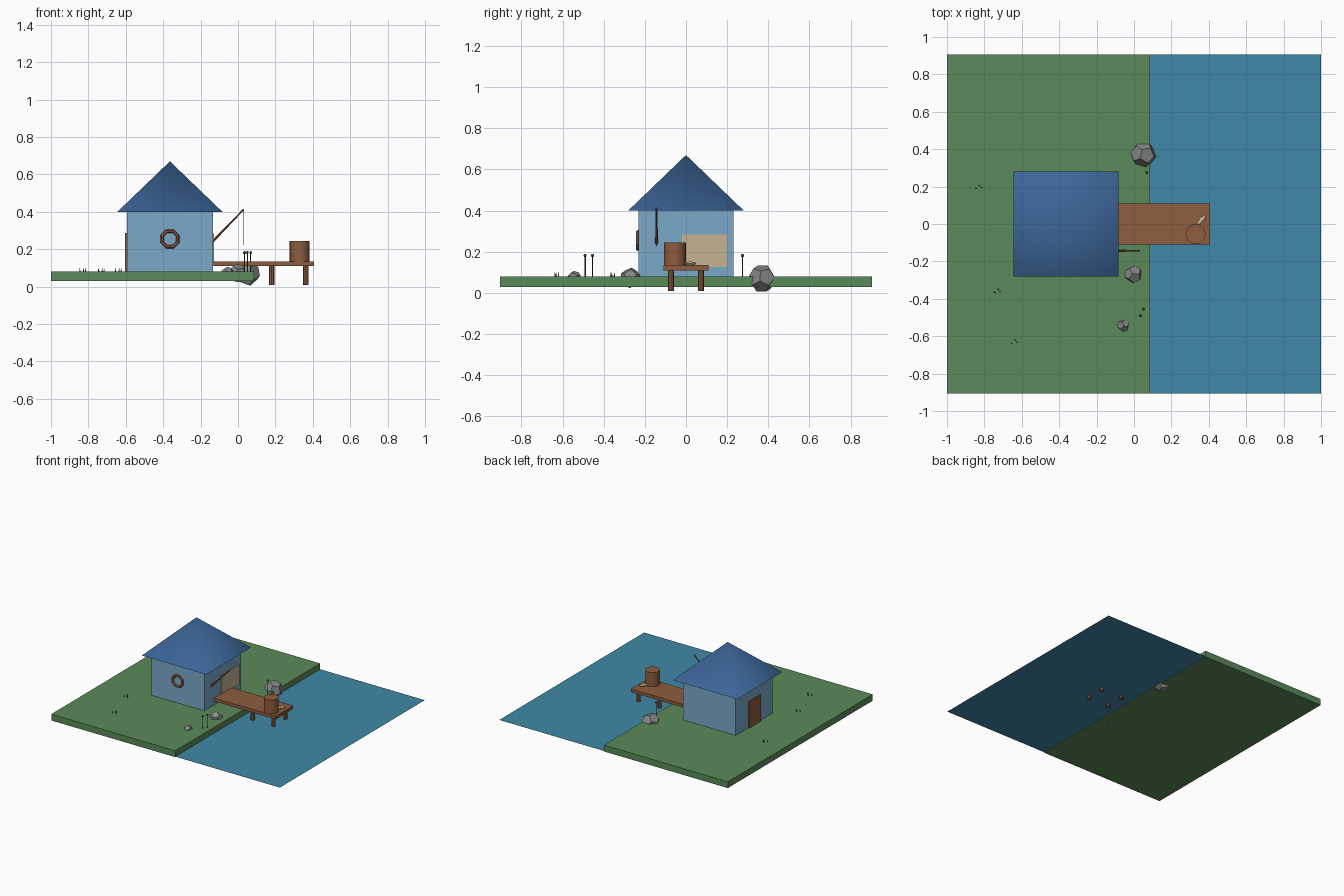
import bpy, bmesh, math
from mathutils import Vector

cube = bpy.data.objects.get("Cube")
if cube:
    bpy.data.objects.remove(cube, do_unlink=True)


def material(name, r, g, b):
    """Flat colour given as 0-255 sRGB."""
    lin = [((c / 255 + 0.055) / 1.055) ** 2.4 for c in (r, g, b)] + [1]
    m = bpy.data.materials.new(name)
    m.use_nodes = True
    m.diffuse_color = lin
    m.node_tree.nodes["Principled BSDF"].inputs["Base Color"].default_value = lin
    return m


GRASS = material("grass green", 90, 138, 88)
WATER = material("water blue", 64, 136, 168)
WALL = material("wall blue", 123, 168, 201)
ROOF = material("roof blue", 60, 102, 153)
WOOD = material("wood brown", 142, 92, 62)
TAN = material("canvas tan", 198, 180, 146)
STONE = material("stone grey", 136, 136, 136)
REED = material("reed green", 46, 84, 54)
LINE = material("line grey", 150, 150, 150)


def finish(name, bm, mat, smooth=False):
    me = bpy.data.meshes.new(name)
    bmesh.ops.recalc_face_normals(bm, faces=bm.faces)
    bm.to_mesh(me)
    bm.free()
    me.materials.append(mat)
    ob = bpy.data.objects.new(name, me)
    bpy.context.collection.objects.link(ob)
    if smooth:
        bpy.ops.object.select_all(action='DESELECT')
        ob.select_set(True)
        bpy.context.view_layer.objects.active = ob
        bpy.ops.object.shade_smooth_by_angle(angle=math.radians(35))
    return ob


def box(name, lo, hi, mat):
    bm = bmesh.new()
    bmesh.ops.create_cube(bm, size=1)
    lo, hi = Vector(lo), Vector(hi)
    for v in bm.verts:
        v.co = (lo + hi) / 2 + v.co * (hi - lo)
    return finish(name, bm, mat)


def rod(name, a, b, r1, r2, mat, sides=8, smooth=False):
    """Tapered cylinder from point a to point b."""
    a, b = Vector(a), Vector(b)
    bm = bmesh.new()
    bmesh.ops.create_cone(bm, cap_ends=True, segments=sides, radius1=r1,
                          radius2=r2, depth=(b - a).length)
    ob = finish(name, bm, mat, smooth)
    ob.location = (a + b) / 2
    ob.rotation_euler = (b - a).to_track_quat('Z', 'Y').to_euler()
    return ob


def rock(name, centre, radius, turn):
    """Dodecahedron: hull of the face centres of an icosahedron."""
    ico = bmesh.new()
    bmesh.ops.create_icosphere(ico, subdivisions=1, radius=1)
    bm = bmesh.new()
    for f in ico.faces:
        bm.verts.new(f.calc_center_median().normalized() * radius)
    ico.free()
    bmesh.ops.convex_hull(bm, input=bm.verts)
    bmesh.ops.dissolve_limit(bm, angle_limit=0.05, verts=bm.verts, edges=bm.edges)
    ob = finish(name, bm, STONE)
    ob.location = centre
    ob.rotation_euler = turn


# Land and water
SHORE = 0.085
box("grass_land", (-1, -0.905, 0.03), (SHORE, 0.905, 0.08), GRASS)
bm = bmesh.new()
bm.faces.new([bm.verts.new((x, y, 0.034)) for x, y in
              ((SHORE, -0.905), (1, -0.905), (1, 0.905), (SHORE, 0.905))])
finish("water", bm, WATER)

# House
HX, HALF = -0.364, 0.23
box("house_walls", (HX - HALF, -HALF, 0.08), (HX + HALF, HALF, 0.402), WALL)
bm = bmesh.new()
bmesh.ops.create_cone(bm, cap_ends=True, segments=4, radius1=0.281 * math.sqrt(2),
                      radius2=0, depth=0.27)
for v in bm.verts:
    x, y = v.co.x, v.co.y
    v.co.x, v.co.y = (x - y) / math.sqrt(2), (x + y) / math.sqrt(2)
for f in bm.faces:
    f.smooth = f.calc_center_median().z > -0.13
finish("roof", bm, ROOF).location = (HX, 0, 0.535)
box("door", (HX - HALF - 0.01, -0.075, 0.08), (HX - HALF + 0.005, 0.07, 0.288), WOOD)
box("hanging_canvas", (HX + HALF - 0.005, -0.02, 0.125),
    (HX + HALF + 0.006, 0.2, 0.283), TAN)

# Round window frame
bm = bmesh.new()
rings = []
for i in range(8):
    a = math.tau * (i + 0.5) / 8
    ring = []
    for j in range(6):
        t = math.tau * j / 6
        r = 0.045 + 0.01 * math.cos(t)
        ring.append(bm.verts.new((r * math.cos(a), 0.01 * math.sin(t), r * math.sin(a))))
    rings.append(ring)
for i in range(8):
    p, q = rings[i], rings[(i + 1) % 8]
    for j in range(6):
        k = (j + 1) % 6
        bm.faces.new((p[j], p[k], q[k], q[j]))
finish("window_frame", bm, WOOD).location = (HX, -HALF - 0.004, 0.255)

# Dock with posts
box("dock_deck", (-0.14, -0.109, 0.11), (0.406, 0.11, 0.135), WOOD)
for x in (0.18, 0.363):
    for y in (-0.073, 0.073):
        rod("dock_post", (x, y, 0.01), (x, y, 0.115), 0.015, 0.015, WOOD)

# Barrel and catch on the dock
rod("barrel", (0.329, -0.054, 0.135), (0.329, -0.054, 0.245), 0.053, 0.053,
    WOOD, 20, True)
bm = bmesh.new()
bmesh.ops.create_uvsphere(bm, u_segments=10, v_segments=6, radius=1)
for v in bm.verts:
    v.co = (v.co.x * 0.036, v.co.y * 0.012, v.co.z * 0.009)
fish = finish("fish", bm, TAN, True)
fish.location = (0.36, 0.02, 0.143)
fish.rotation_euler.z = math.radians(50)

# Fishing rod and line
TIP = Vector((0.03, -0.143, 0.413))
rod("fishing_rod", (-0.14, -0.143, 0.237), TIP, 0.007, 0.004, WOOD)
rod("fishing_line", TIP, TIP - Vector((0, 0, 0.19)), 0.0012, 0.0012, LINE, 4)

# Rocks along the shore
rock("large_rock", (0.05, 0.37, 0.07), 0.069, (0.2, 0.3, 0.5))
rock("middle_rock", (-0.003, -0.27, 0.073), 0.05, (0.5, 0.1, 0.2))
rock("small_rock", (-0.057, -0.542, 0.073), 0.034, (0.1, 0.6, 0.9))

# Reeds with round heads
for x, y in ((0.035, -0.49), (0.05, -0.455), (0.068, 0.275)):
    rod("reed_stalk", (x, y, 0.075), (x, y, 0.185), 0.003, 0.003, REED, 6)
    bm = bmesh.new()
    bmesh.ops.create_icosphere(bm, subdivisions=2, radius=0.008)
    finish("reed_head", bm, REED, True).location = (x, y, 0.182)

# Grass tufts
for cx, cy in ((-0.83, 0.198), (-0.73, -0.357), (-0.64, -0.628)):
    for dx, dy in ((-0.014, -0.008), (0.004, 0.008), (0.014, -0.003)):
        rod("grass_blade", (cx + dx, cy + dy, 0.078),
            (cx + dx * 1.2, cy + dy * 1.2, 0.102), 0.004, 0, REED, 5)
